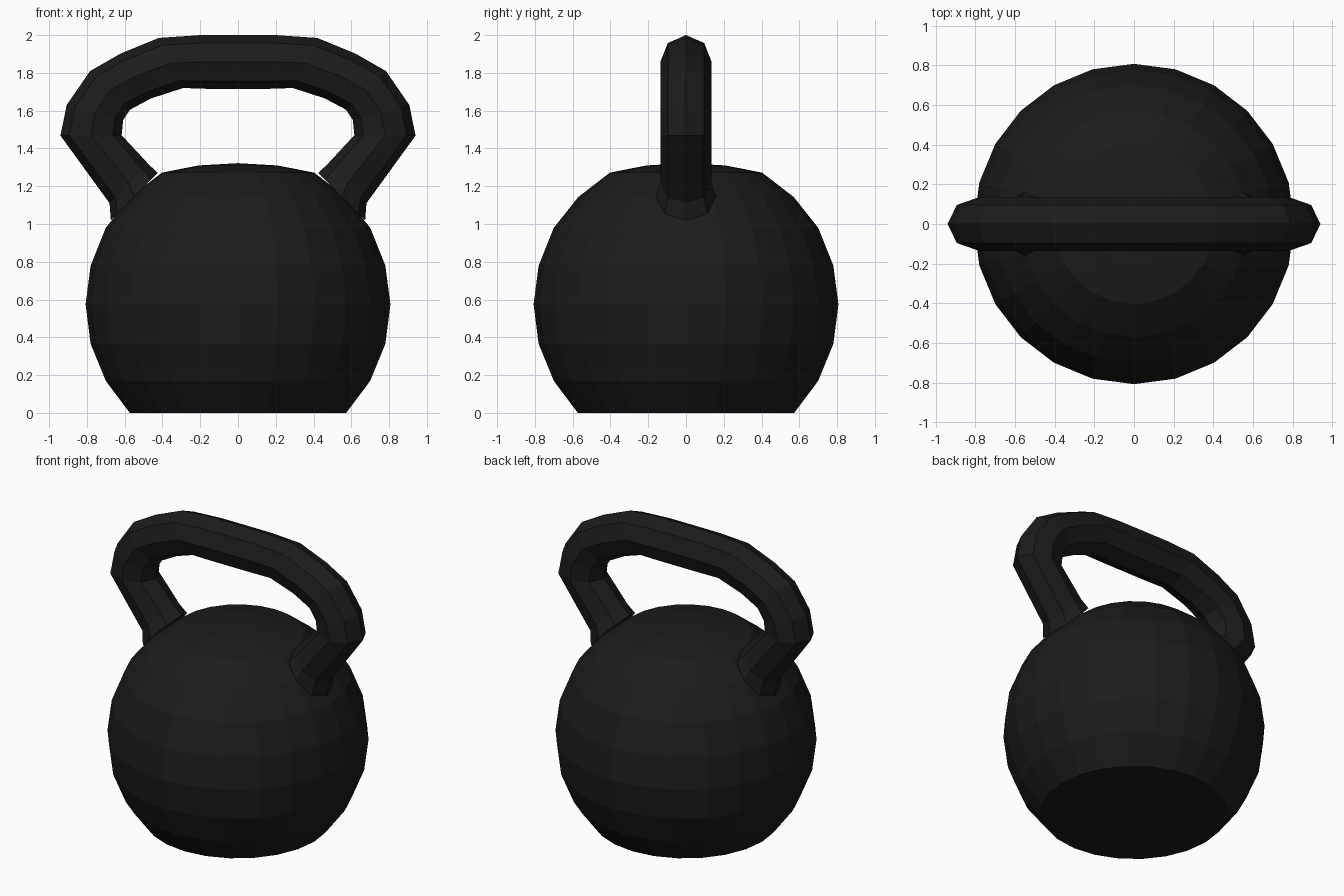
import bpy, bmesh, math
from mathutils import Vector

if "Cube" in bpy.data.objects:
    bpy.data.objects.remove(bpy.data.objects["Cube"])

iron = bpy.data.materials.new("black_iron")
iron.diffuse_color = (0.011, 0.011, 0.011, 1)
iron.use_nodes = True
iron.node_tree.nodes["Principled BSDF"].inputs["Base Color"].default_value = iron.diffuse_color


def loft(name, rings, caps):
    """Skin a list of closed point rings into a flat-shaded mesh."""
    bm = bmesh.new()
    rows = [[bm.verts.new(p) for p in ring] for ring in rings]
    n = len(rows[0])
    for a, b in zip(rows, rows[1:]):
        for i in range(n):
            j = (i + 1) % n
            bm.faces.new((a[i], a[j], b[j], b[i]))
    if caps:
        bm.faces.new(rows[0])
    bm.faces.new(rows[-1]) if caps == 2 else None
    bmesh.ops.remove_doubles(bm, verts=bm.verts, dist=1e-5)
    bmesh.ops.recalc_face_normals(bm, faces=bm.faces)
    mesh = bpy.data.meshes.new(name)
    bm.to_mesh(mesh)
    bm.free()
    mesh.materials.append(iron)
    obj = bpy.data.objects.new(name, mesh)
    bpy.context.collection.objects.link(obj)
    return obj


# Body: 24-sided ball with flat base and flattened crown (radius, height)
profile = [(0.573, 0), (0.70, 0.17), (0.78, 0.365), (0.807, 0.575), (0.78, 0.78),
           (0.70, 0.98), (0.57, 1.143), (0.403, 1.272), (0.209, 1.31), (0, 1.322)]
loft("body", [[(r * math.sin(i * math.tau / 24), r * math.cos(i * math.tau / 24), z)
               for i in range(24)] for r, z in profile], 1)

# Handle: octagonal sections given by outer point, inner point, half depth
half = [((0.20, 2.0), (0.14, 1.715), 0.136),
        ((0.42, 1.985), (0.29, 1.72), 0.136),
        ((0.62, 1.903), (0.46, 1.665), 0.136),
        ((0.783, 1.81), (0.572, 1.605), 0.136),
        ((0.907, 1.63), (0.608, 1.55), 0.136),
        ((0.94, 1.468), (0.616, 1.47), 0.136),
        ((0.68, 1.11), (0.475, 1.318), 0.136),
        ((0.673, 1.018), (0.425, 1.27), 0.16)]


def section(side, outer, inner, depth):
    o = Vector((side * outer[0], 0, outer[1]))
    i = Vector((side * inner[0], 0, inner[1]))
    mid, arm = (o + i) / 2, (o - i) / 2
    return [mid + arm * math.cos(k * math.tau / 8)
            + Vector((0, depth * math.sin(k * math.tau / 8), 0)) for k in range(8)]


loft("handle", [section(-1, *s) for s in reversed(half)] + [section(1, *s) for s in half], 2)
